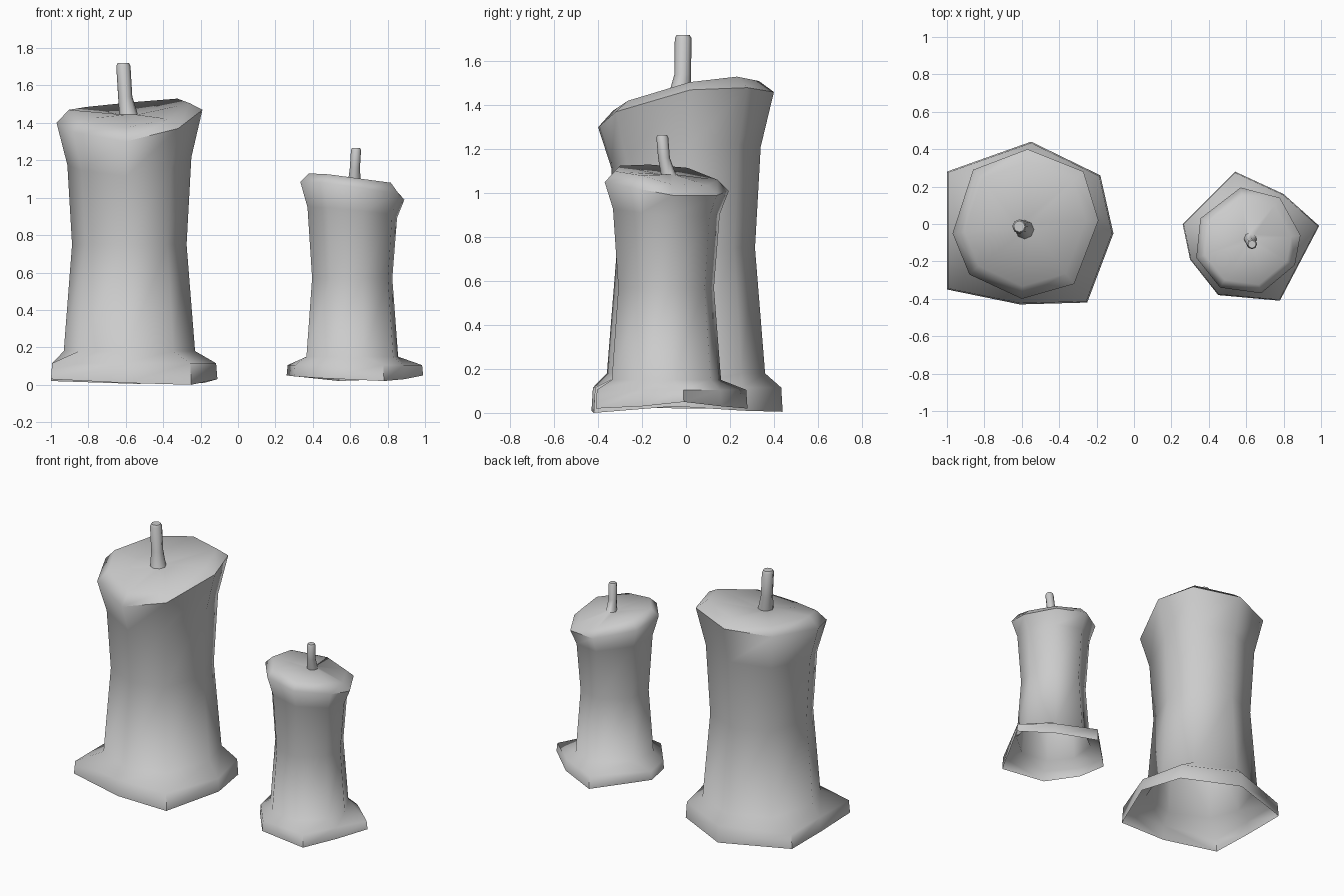
import bpy, bmesh
from math import cos, sin, pi, radians

if "Cube" in bpy.data.objects:
    bpy.data.objects.remove(bpy.data.objects["Cube"])


def candle(name, centre, rim, rim_z, cap_z, body, foot, foot_z, lip_z, wick):
    """Hollow eight-sided candle: open foot, waisted body, slanted cap, wick."""
    cx, cy = centre
    mean_z = sum(rim_z) / 8

    def scaled(s):
        return [(cx + (x - cx) * s, cy + (y - cy) * s) for x, y in rim]

    # spread wax foot
    rings = [[(x, y, z) for (x, y), z in zip(foot, foot_z)]]
    rings.append([(cx + (x - cx) * .985, cy + (y - cy) * .985, lip_z) for x, y in foot])
    # waisted body; the slant of the rim fades out downwards
    for s, z, slant in body:
        rings.append([(x, y, z + slant * (rz - mean_z))
                      for (x, y), rz in zip(scaled(s), rim_z)])
    # flared rim and bevelled cap edge
    rings.append([(x, y, z) for (x, y), z in zip(rim, rim_z)])
    rings.append([(x, y, z) for (x, y), z in zip(scaled(.83), cap_z)])
    # wick drawn up out of the cap
    for x, y, z, r in wick:
        rings.append([(x + r * cos(i * pi / 4), y + r * sin(i * pi / 4), z)
                      for i in range(8)])

    bm = bmesh.new()
    loops = [[bm.verts.new(p) for p in ring] for ring in rings]
    for a, b in zip(loops, loops[1:]):
        for i in range(8):
            j = (i + 1) % 8
            bm.faces.new((a[i], a[j], b[j], b[i]))
    bm.faces.new(loops[-1])
    me = bpy.data.meshes.new(name)
    bm.to_mesh(me)
    bm.free()
    ob = bpy.data.objects.new(name, me)
    bpy.context.collection.objects.link(ob)
    bpy.ops.object.select_all(action='DESELECT')
    ob.select_set(True)
    bpy.context.view_layer.objects.active = ob
    bpy.ops.object.shade_smooth_by_angle(angle=radians(60))


# tall candle
candle("tall_candle", (-.585, 0),
       rim=[(-.19, .02), (-.27, .28), (-.57, .40), (-.86, .29),
            (-.97, -.05), (-.88, -.27), (-.60, -.40), (-.32, -.32)],
       rim_z=[1.47, 1.48, 1.46, 1.44, 1.40, 1.35, 1.30, 1.37],
       cap_z=[1.505, 1.53, 1.51, 1.485, 1.47, 1.42, 1.375, 1.42],
       body=[(.90, .18, 0), (.785, .75, 0), (.85, 1.18, .6)],
       foot=[(-.11, -.05), (-.18, .26), (-.55, .44), (-1, .28),
             (-1, -.03), (-1, -.35), (-.61, -.43), (-.25, -.42)],
       foot_z=[.03, .01, .005, .02, .02, .03, .01, 0],
       lip_z=.115,
       wick=[(-.585, -.03, 1.445, .05), (-.603, -.015, 1.54, .038),
             (-.613, -.013, 1.705, .038), (-.613, -.013, 1.72, .03)])

# short candle
candle("short_candle", (.608, -.1),
       rim=[(.89, -.06), (.78, .14), (.57, .195), (.355, .03),
            (.333, -.18), (.46, -.34), (.68, -.37), (.86, -.22)],
       rim_z=[.99, .99, 1.01, 1.06, 1.085, 1.08, 1.05, 1.02],
       cap_z=[1.04, 1.035, 1.06, 1.115, 1.13, 1.125, 1.10, 1.08],
       body=[(.88, .15, 0), (.77, .57, 0), (.86, .92, .6)],
       foot=[(.99, -.01), (.80, .16), (.54, .28), (.26, 0),
             (.30, -.19), (.45, -.38), (.78, -.41), (.89, -.20)],
       foot_z=[.05, .03, .02, .05, .045, .035, .02, .03],
       lip_z=.105,
       wick=[(.622, -.08, 1.085, .034), (.625, -.1, 1.16, .027),
             (.631, -.108, 1.255, .027), (.631, -.108, 1.265, .021)])
